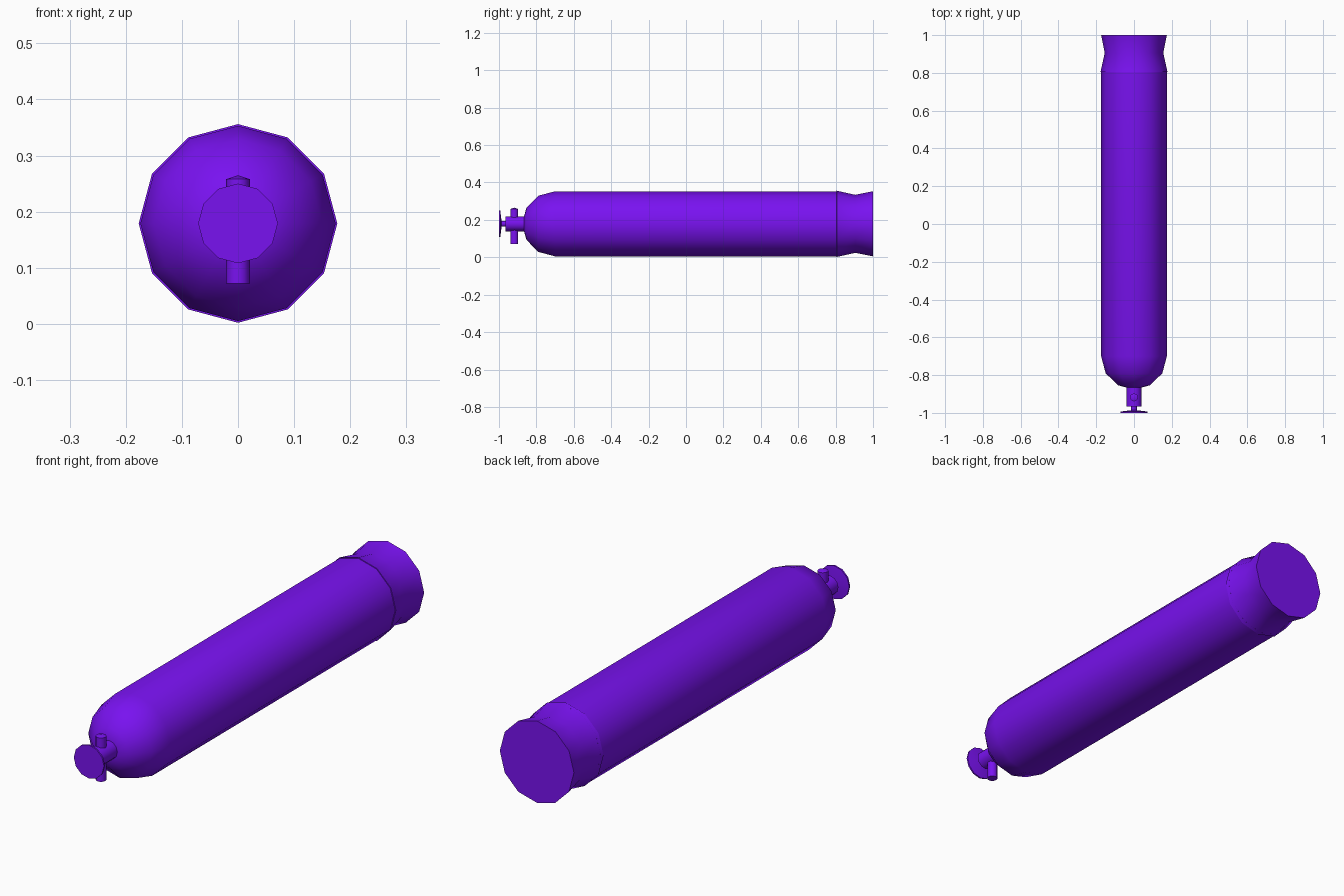
import bpy, bmesh, math
from mathutils import Vector

if "Cube" in bpy.data.objects:
    bpy.data.objects.remove(bpy.data.objects["Cube"])

CZ = 0.179   # height of the cylinder axis
SIDES = 12

mat = bpy.data.materials.new("purple_paint")
mat.diffuse_color = (0.19, 0.006, 0.87, 1)
mat.use_nodes = True
mat.node_tree.nodes["Principled BSDF"].inputs["Base Color"].default_value = mat.diffuse_color


def lathe(name, profile, axis='Y', origin=(0, 0, CZ), angle=35):
    """Revolve (position along axis, radius) points; radius 0 makes a tip."""
    bm = bmesh.new()
    rings = []
    for pos, r in profile:
        ring = []
        for i in range(SIDES if r > 0 else 1):
            a = 2 * math.pi * i / SIDES
            u, v = r * math.cos(a), r * math.sin(a)
            co = (u, pos, v) if axis == 'Y' else (u, v, pos)
            ring.append(bm.verts.new(Vector(co) + Vector(origin)))
        rings.append(ring)
    for a, b in zip(rings, rings[1:]):
        for i in range(SIDES):
            j = (i + 1) % SIDES
            if len(b) == 1:
                bm.faces.new((a[i], a[j], b[0]))
            else:
                bm.faces.new((a[i], a[j], b[j], b[i]))
    for ring in (rings[0], rings[-1]):
        if len(ring) > 1:
            bm.faces.new(ring)
    bmesh.ops.recalc_face_normals(bm, faces=bm.faces)
    me = bpy.data.meshes.new(name)
    bm.to_mesh(me)
    bm.free()
    ob = bpy.data.objects.new(name, me)
    bpy.context.collection.objects.link(ob)
    me.materials.append(mat)
    bpy.ops.object.select_all(action='DESELECT')
    ob.select_set(True)
    bpy.context.view_layer.objects.active = ob
    bpy.ops.object.shade_smooth_by_angle(angle=math.radians(angle))
    return ob


# Tank with domed shoulder
lathe("tank_body", [(-0.866, 0.04), (-0.853, 0.086), (-0.79, 0.15),
                    (-0.70, 0.174), (0.82, 0.174)], angle=50)

# Flared foot ring with a closed base
lathe("foot_ring", [(0.805, 0.17), (0.806, 0.177), (0.905, 0.155), (1.0, 0.174)])

# Valve body and thin stem
lathe("valve_body", [(-0.965, 0.04), (-0.86, 0.04)])
lathe("valve_stem", [(-0.992, 0.015), (-0.96, 0.015)])

# Handwheel, flat in front and slightly conical behind
lathe("handwheel", [(-1.0, 0.071), (-0.993, 0.071), (-0.986, 0.015)])

# Vertical outlet with a shallow pointed cap
lathe("outlet", [(0.072, 0.021), (0.258, 0.021), (0.265, 0)],
      axis='Z', origin=(0, -0.918, 0), angle=40)
